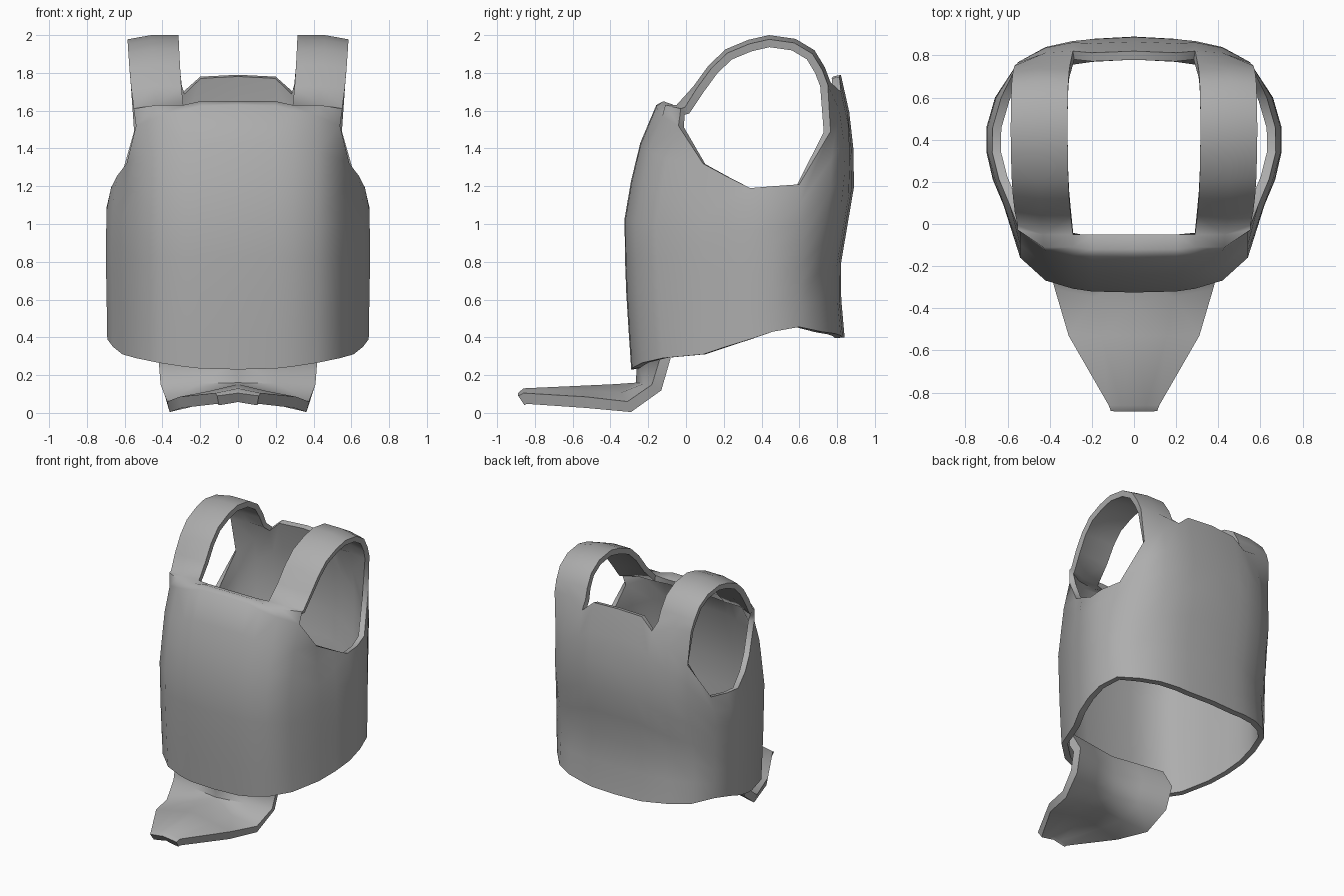
import bpy, bmesh
from mathutils import Vector

if "Cube" in bpy.data.objects:
    bpy.data.objects.remove(bpy.data.objects["Cube"])

grey = bpy.data.materials.new("dark_grey")
grey.diffuse_color = (.42, .42, .42, 1)
grey.use_nodes = True
grey.node_tree.nodes["Principled BSDF"].inputs["Base Color"].default_value = grey.diffuse_color


def interp(pts, z):
    """Piecewise linear lookup in a list of (z, value)."""
    if z <= pts[0][0]:
        return pts[0][1]
    for (a, va), (b, vb) in zip(pts, pts[1:]):
        if z <= b:
            return va + (vb - va) * (z - a) / (b - a)
    return pts[-1][1]


def skin(bm, lines, flip=False):
    """Quads between neighbouring vertex lines."""
    for p, q in zip(lines, lines[1:]):
        for i in range(len(p) - 1):
            f = [p[i], q[i], q[i + 1], p[i + 1]]
            bm.faces.new(f[::-1] if flip else f)


def finish(bm, name, thickness):
    """Mirror the half, thicken inwards and shade smooth."""
    me = bpy.data.meshes.new(name)
    bm.to_mesh(me)
    bm.free()
    me.materials.append(grey)
    ob = bpy.data.objects.new(name, me)
    bpy.context.collection.objects.link(ob)
    bpy.context.view_layer.objects.active = ob
    bpy.ops.object.select_all(action='DESELECT')
    ob.select_set(True)
    mi = ob.modifiers.new("mirror", 'MIRROR')
    mi.merge_threshold = 0.001
    so = ob.modifiers.new("shell", 'SOLIDIFY')
    so.thickness = thickness
    so.offset = -1
    for m in ("mirror", "shell"):
        bpy.ops.object.modifier_apply(modifier=m)
    bpy.ops.object.shade_smooth_by_angle(angle=1.1)
    return ob


# Vest body: columns from front centre round to back centre (x, y, bottom, top)
front_bulge = [(.23, .04), (.6, .015), (1.0, 0), (1.35, .06), (1.52, .12), (1.645, .18)]
back_bulge = [(.4, -.05), (.73, -.08), (1.2, 0), (1.5, -.005), (1.79, -.07)]
side_taper = [(.4, -.008), (.85, 0), (1.1, -.005), (1.2, -.03)]
columns = [
    (0, -.33, .23, 1.63), (.2, -.325, .235, 1.625), (.29, -.31, .245, 1.60),
    (.42, -.27, .265, 1.57), (.54, -.16, .29, 1.52),
    (.62, .09, .31, 1.32), (.67, .21, .35, 1.255), (.70, .34, .39, 1.19),
    (.70, .46, .43, 1.20), (.66, .60, .455, 1.21),
    (.55, .77, .43, 1.49), (.42, .84, .42, 1.60), (.29, .87, .41, 1.70),
    (.2, .88, .40, 1.78), (0, .89, .40, 1.79)]
LEVELS = 8
bm = bmesh.new()
grid = []
for x, y, zb, zt in columns:
    line = []
    for i in range(LEVELS):
        z = zb + (zt - zb) * i / (LEVELS - 1)
        dx = dy = 0
        if y < -.1:
            dy = interp(front_bulge, z)
        elif y > .7:
            dy = interp(back_bulge, z)
        else:
            dx = interp(side_taper, z)
        line.append(bm.verts.new((x + dx, y + dy, z)))
    grid.append(line)
skin(bm, grid)

# Shoulder strap: arch from the front top edge to the back top edge
arch = [(-.11, 1.63), (-.05, 1.63), (.04, 1.73), (.12, 1.84), (.21, 1.925), (.33, 1.975),
        (.44, 2.0), (.58, 1.98), (.68, 1.92), (.735, 1.83), (.765, 1.75)]
centre = Vector((.44, 1.5))
rows = [[grid[i][-1] for i in (2, 3, 4)]]
for n, (y, z) in enumerate(arch):
    k = max(0, (z - 1.6) / .4) ** .5
    outer = (.85, .91)[n] if n < 2 else .955
    row = []
    for x0, x1, pull in ((.28, .315, 1), (.42, .46, 1), (.54, .585, outer)):
        p = centre + (Vector((y, z)) - centre) * pull
        row.append(bm.verts.new((x0 + (x1 - x0) * k, p.x, p.y)))
    rows.append(row)
rows.append([grid[i][-1] for i in (-3, -4, -5)])
skin(bm, rows, flip=True)

# Rolled lip of the front neckline
lip = [[bm.verts.new((x, y, z)) for x in (0, .2)] + [rows[n][0]]
       for n, y, z in ((1, -.12, 1.65), (2, -.05, 1.625))]
skin(bm, [[grid[i][-1] for i in range(3)]] + lip, flip=True)
finish(bm, "vest_body", .042)

# Front flap: (half width, centre y, centre z, edge y, edge z) from waist to tip
flap = [(.42, -.285, .42, -.23, .42), (.42, -.26, .28, -.14, .28),
        (.41, -.265, .16, -.18, .15), (.375, -.38, .152, -.31, .06),
        (.31, -.53, .145, -.53, .085), (.12, -.86, .13, -.86, .105),
        (.11, -.89, .105, -.888, .09)]
bm = bmesh.new()
skin(bm, [[bm.verts.new((w * t, yc + (ye - yc) * t, zc + (ze - zc) * t))
           for t in (0, .5, 1)] for w, yc, zc, ye, ze in flap])
finish(bm, "front_flap", .06)
